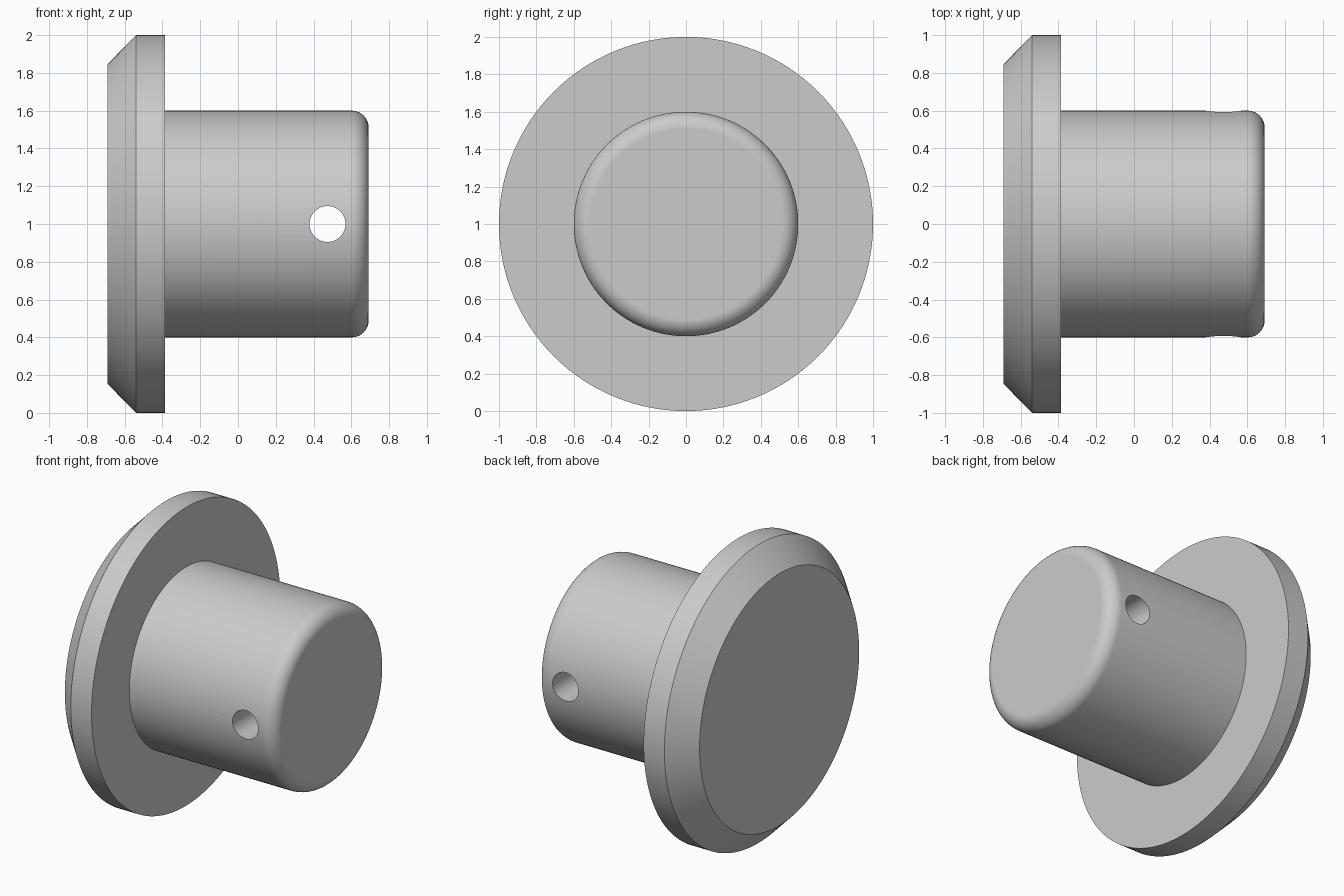
import bpy
import bmesh
from math import cos, sin, pi, radians
from mathutils import Matrix

default_cube = bpy.data.objects.get("Cube")
if default_cube:
    bpy.data.objects.remove(default_cube, do_unlink=True)

SIDES = 128
AXIS_Z = 1.0
FILLET = 0.09
FILLET_STEPS = 10

# Single plain grey
grey = bpy.data.materials.new("plain grey")
grey.use_nodes = True
colour = (0.6, 0.6, 0.6, 1)
grey.diffuse_color = colour
grey.node_tree.nodes["Principled BSDF"].inputs["Base Color"].default_value = colour


def make_object(name, bm):
    bmesh.ops.recalc_face_normals(bm, faces=bm.faces)
    mesh = bpy.data.meshes.new(name)
    bm.to_mesh(mesh)
    bm.free()
    mesh.materials.append(grey)
    obj = bpy.data.objects.new(name, mesh)
    bpy.context.collection.objects.link(obj)
    return obj


def lathe_along_x(name, profile):
    """Turn (x, radius) points about the horizontal axis and cap both ends."""
    bm = bmesh.new()
    rings = []
    for x, r in profile:
        angles = [2 * pi * i / SIDES for i in range(SIDES)]
        rings.append([bm.verts.new((x, r * cos(a), AXIS_Z + r * sin(a))) for a in angles])
    for a, b in zip(rings, rings[1:]):
        for i in range(SIDES):
            j = (i + 1) % SIDES
            bm.faces.new((a[i], a[j], b[j], b[i]))
    bm.faces.new(rings[0])
    bm.faces.new(rings[-1])
    return make_object(name, bm)


# Bevelled flange and round shaft with a rounded end
profile = [(-0.692, 0.845), (-0.54, 1.0), (-0.386, 1.0), (-0.386, 0.6)]
for i in range(FILLET_STEPS + 1):
    a = pi / 2 * i / FILLET_STEPS
    profile.append((0.692 - FILLET + FILLET * sin(a), 0.6 - FILLET + FILLET * cos(a)))
pin = lathe_along_x("flanged_pin", profile)

# Cross hole drilled front to back through the shaft
bm = bmesh.new()
bmesh.ops.create_cone(
    bm, cap_ends=True, segments=64, radius1=0.095, radius2=0.095, depth=2,
    matrix=Matrix.Translation((0.474, 0, AXIS_Z)) @ Matrix.Rotation(pi / 2, 4, "X"))
cutter = make_object("cross_hole_cutter", bm)

drill = pin.modifiers.new("cross hole", "BOOLEAN")
drill.operation = "DIFFERENCE"
drill.solver = "EXACT"
drill.object = cutter

bpy.ops.object.select_all(action="DESELECT")
pin.select_set(True)
bpy.context.view_layer.objects.active = pin
bpy.ops.object.modifier_apply(modifier=drill.name)
bpy.data.objects.remove(cutter, do_unlink=True)

# Smooth round surfaces, crisp edges, flat end faces
bpy.ops.object.shade_smooth_by_angle(angle=radians(30))
weighted = pin.modifiers.new("weighted normals", "WEIGHTED_NORMAL")
weighted.keep_sharp = True
